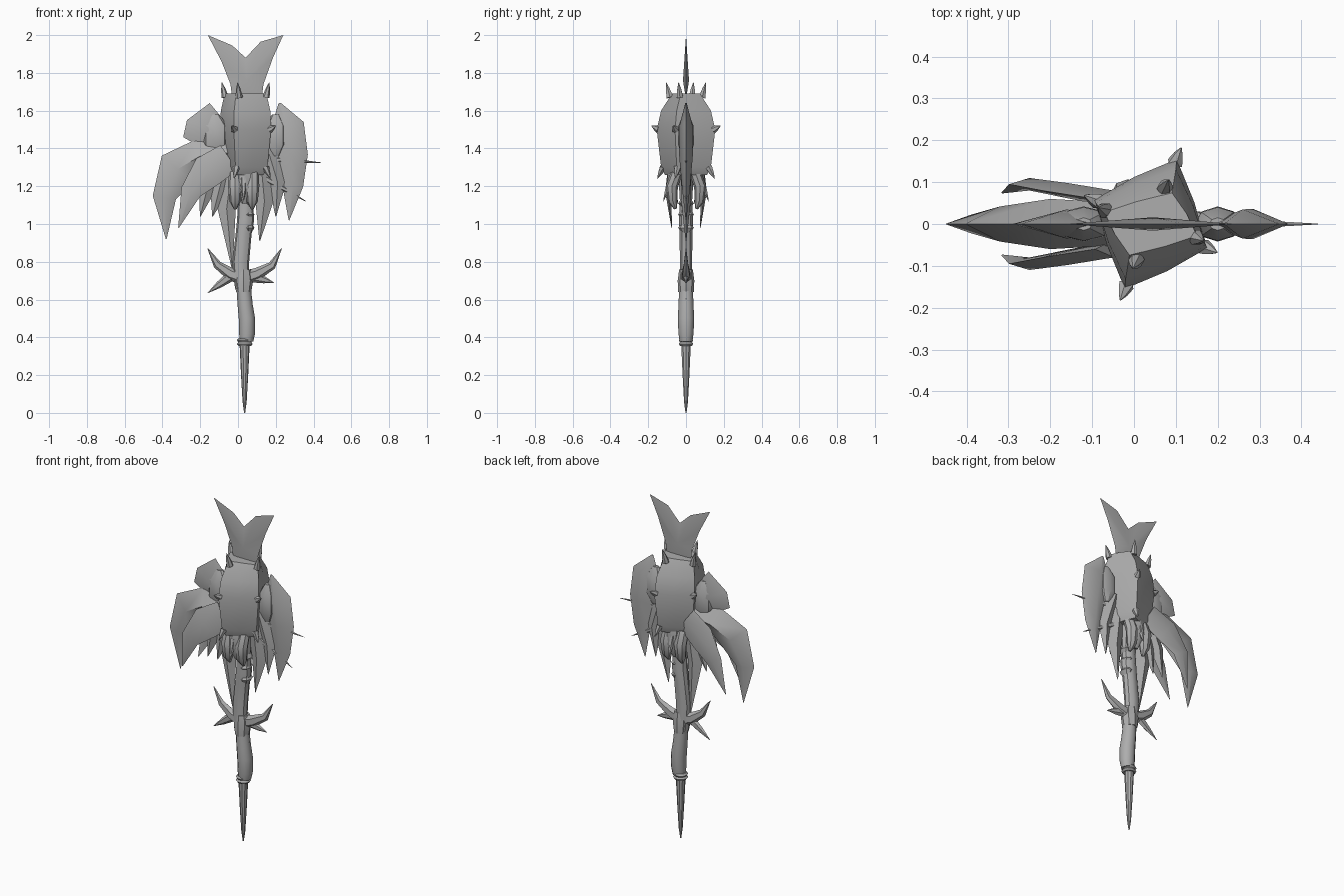
import bpy, bmesh, math
from mathutils import Vector

if "Cube" in bpy.data.objects:
    bpy.data.objects.remove(bpy.data.objects["Cube"])

mat = bpy.data.materials.new("bone grey")
mat.use_nodes = True
mat.diffuse_color = (0.42, 0.42, 0.42, 1)
mat.node_tree.nodes["Principled BSDF"].inputs["Base Color"].default_value = mat.diffuse_color
CX = 0.04  # axis of the weapon


def finish(name, bm, angle=35):
    bmesh.ops.recalc_face_normals(bm, faces=bm.faces)
    mesh = bpy.data.meshes.new(name)
    bm.to_mesh(mesh)
    bm.free()
    mesh.materials.append(mat)
    obj = bpy.data.objects.new(name, mesh)
    bpy.context.collection.objects.link(obj)
    bpy.ops.object.select_all(action='DESELECT')
    obj.select_set(True)
    bpy.context.view_layer.objects.active = obj
    bpy.ops.object.shade_smooth_by_angle(angle=math.radians(angle))
    return obj


def skin(bm, rings):
    """Bridge vertex rings and close both ends."""
    n = len(rings[0])
    for a, b in zip(rings, rings[1:]):
        for i in range(n):
            j = (i + 1) % n
            bm.faces.new((a[i], a[j], b[j], b[i]))
    bm.faces.new(rings[0])
    bm.faces.new(rings[-1])


def blade(name, stations, sides=4):
    """Loft along points (x, y, z, half width, half thickness)."""
    bm = bmesh.new()
    pts = [Vector(s[:3]) for s in stations]
    rings = []
    for i, s in enumerate(stations):
        t = (pts[min(i + 1, len(pts) - 1)] - pts[max(i - 1, 0)]).normalized()
        across = t.cross(Vector((0, 1, 0))).normalized()
        deep = across.cross(t)
        ring = []
        for k in range(sides):
            a = math.tau * k / sides
            ring.append(bm.verts.new(pts[i] + across * math.cos(a) * s[3] + deep * math.sin(a) * s[4]))
        rings.append(ring)
    skin(bm, rings)
    return finish(name, bm, 35 if sides > 4 else 50)


def spike(name, base, tip, r, flat=1.0):
    b, t = Vector(base), Vector(tip)
    m = b.lerp(t, 0.55)
    return blade(name, [(*b, r, r * flat), (*m, r * 0.6, r * 0.6 * flat), (*t, 0.001, 0.001)], 6)


def plate(name, outline, centre, t):
    """Thin-edged plate swelling to a centre ridge."""
    bm = bmesh.new()
    rim = [bm.verts.new((x, 0, z)) for x, z in outline]
    for side in (-t, t):
        c = bm.verts.new((centre[0], side, centre[1]))
        for i in range(len(rim)):
            bm.faces.new((rim[i], rim[(i + 1) % len(rim)], c))
    return finish(name, bm, 50)


# Spike, collar, grip and shaft
blade("bottom_spike", [(0.035, 0, 0, .003, .003), (0.035, 0, .06, .011, .011),
                       (0.035, 0, .2, .019, .019), (0.035, 0, .37, .027, .027)], 10)
for z in (0.365, 0.385):
    blade("collar_ring", [(0.036, 0, z - .01, .034, .034), (0.036, 0, z, .042, .04),
                          (0.036, 0, z + .01, .034, .034)], 10)
blade("grip", [(.045, 0, .38, .036, .034), (.048, 0, .42, .042, .04), (.047, 0, .5, .043, .043),
               (.038, 0, .57, .04, .04), (.03, 0, .66, .038, .036)], 12)
blade("guard_hub", [(.03, 0, .64, .04, .042), (.03, 0, .7, .05, .044), (.03, 0, .76, .04, .036)], 8)
blade("shaft", [(.02, 0, .66, .036, .036), (.015, 0, .8, .044, .034), (.03, 0, .95, .042, .036),
                (.04, 0, 1.02, .045, .04), (.04, 0, 1.12, .04, .034), (.04, 0, 1.3, .05, .045)], 10)
for x, z in ((.055, .98), (.055, 1.05), (.06, 1.11)):
    blade("shaft_knuckle", [(x, 0, z - .03, .015, .02), (x, 0, z, .032, .042), (x, 0, z + .03, .015, .02)], 8)

# Antler-like guard
blade("guard_horn_right", [(.04, 0, .71, .04, .03), (-.04, 0, .735, .033, .024),
                           (-.11, 0, .785, .022, .014), (-.16, 0, .87, .002, .002)], 6)
blade("guard_horn_left", [(.02, 0, .71, .04, .03), (.1, 0, .735, .033, .024),
                          (.18, 0, .78, .022, .014), (.23, 0, .87, .002, .002)], 6)
spike("guard_prong_right", (-.03, 0, .73), (-.16, 0, .635), .03, .6)
spike("guard_prong_left", (.08, 0, .72), (.19, 0, .69), .03, .6)
spike("guard_point", (.04, 0, .64), (.075, 0, .6), .025)

# Head: four bulging corners, twisted about the axis
corners = [(.062, .155), (-.135, .058), (-.062, -.155), (.135, -.058)]
levels = [(1.26, .7, .72), (1.3, .86, .85), (1.5, 1, 1), (1.6, .97, .85), (1.69, .82, .48)]
bm = bmesh.new()
rings = []
for z, sx, sy in levels:
    ring = []
    for i, (x, y) in enumerate(corners):
        x2, y2 = corners[(i + 1) % 4]
        ring.append(bm.verts.new((CX + x * sx, y * sy, z)))
        ring.append(bm.verts.new((CX + (x + x2) * .53 * sx, (y + y2) * .53 * sy, z)))
    rings.append(ring)
skin(bm, rings)
finish("hammer_head", bm)
for i, (x, y) in enumerate(corners):
    for z0, f, z1, g in ((1.67, .55, 1.75, .68), (1.5, .94, 1.52, 1.18), (1.3, .78, 1.24, .98)):
        k = .8 if z0 > 1.6 and i % 2 else f
        reach = k + g - f
        spike("head_thorn", (CX + x * k, y * f, z0), (CX + x * reach, y * g, z1), .02)

# Forked crest
plate("crest", [(-.03, 1.66), (-.04, 1.74), (-.087, 1.86), (-.16, 2), (-.03, 1.945), (.04, 1.88),
                (.12, 1.965), (.24, 2), (.185, 1.88), (.135, 1.74), (.125, 1.66)], (.045, 1.76), .016)

# Lobes under the head
for s in (-1, 1):
    for x in (-.015, .075):
        blade("under_lobe", [(x, s * .05, 1.27, .035, .03), (x, s * .075, 1.2, .038, .032),
                             (x, s * .07, 1.12, .03, .025), (x, s * .055, 1.08, .008, .008)], 8)
    blade("lobe_face", [(.035, s * .055, 1.27, .045, .04), (.035, s * .075, 1.19, .04, .03),
                        (.035, s * .055, 1.11, .014, .012)], 8)
    spike("side_thorn", (.03, s * .08, 1.24), (.03, s * .12, 1.12), .02)

# Shoulders joining wings and head
for name, x, w in (("shoulder_right", -.12, .07), ("shoulder_left", .2, .055)):
    blade(name, [(x, 0, 1.36, .02, .02), (x, 0, 1.42, w, .042), (x, 0, 1.52, w, .04),
                 (x, 0, 1.58, .02, .015)], 8)

# Right side wings
blade("great_wing", [(-.03, 0, 1.38, .09, .05), (-.2, 0, 1.36, .09, .06), (-.32, 0, 1.29, .11, .042),
                     (-.39, 0, 1.14, .062, .022), (-.38, 0, .92, .002, .002)])
plate("upper_fin_right", [(-.05, 1.42), (-.1, 1.58), (-.15, 1.64), (-.27, 1.55), (-.29, 1.46), (-.15, 1.38)],
      (-.16, 1.5), .035)
for s in (-1, 1):
    blade("flank_wing", [(-.05, s * .06, 1.35, .08, .02), (-.16, s * .08, 1.28, .09, .018),
                         (-.25, s * .095, 1.17, .055, .015), (-.315, s * .075, .98, .002, .002)])

# Left side wing
blade("folded_wing", [(.22, 0, 1.64, .006, .004), (.26, 0, 1.52, .09, .035), (.285, 0, 1.36, .085, .036),
                      (.29, 0, 1.2, .055, .022), (.27, 0, 1.02, .002, .002)])

# Hanging feathers: root, middle and tip
feathers = [((-.08, 1.38), (-.16, 1.2), (-.2, 1.04)), ((-.05, 1.36), (-.1, 1.18), (-.135, 1.04)),
            ((-.03, 1.32), (-.06, 1.08), (-.03, .76)), ((.15, 1.42), (.21, 1.22), (.2, 1.04)),
            ((.12, 1.34), (.14, 1.12), (.115, .91))]
for a, b, c in feathers:
    blade("feather", [(a[0], 0, a[1], .06, .03), (b[0], 0, b[1], .048, .025), (c[0], 0, c[1], .002, .002)])

# Long needles on the left
spike("upper_needle", (.15, 0, 1.345), (.44, 0, 1.325), .016)
spike("lower_needle", (.12, 0, 1.255), (.36, 0, 1.12), .02)
